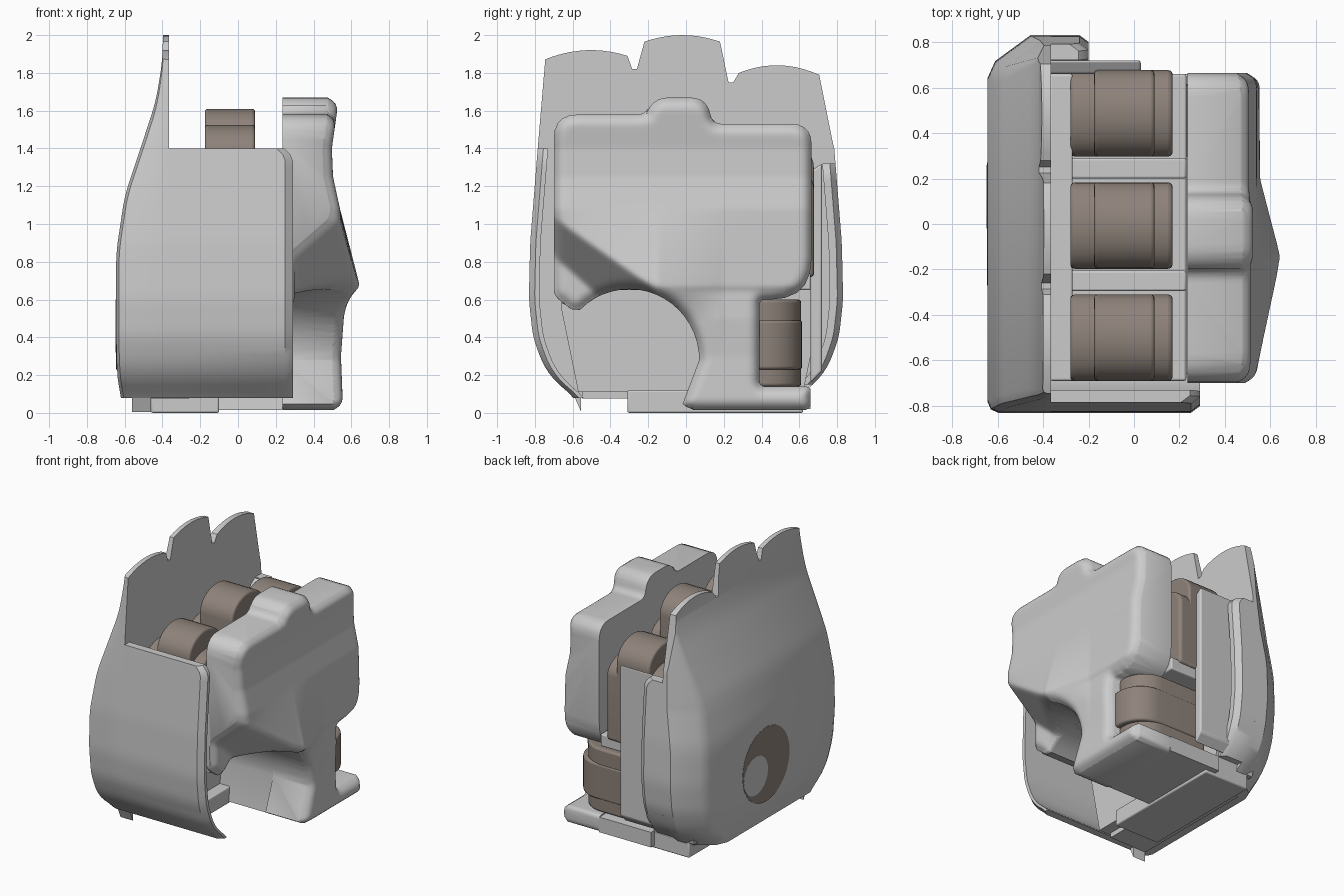
import bpy, bmesh
from math import sin, cos, pi, sqrt, radians
from mathutils import Vector
from mathutils.geometry import intersect_point_line

if "Cube" in bpy.data.objects:
    bpy.data.objects.remove(bpy.data.objects["Cube"])

brown = bpy.data.materials.new("brown")
brown.diffuse_color = (0.27, 0.225, 0.195, 1)
brown.use_nodes = True
brown.node_tree.nodes["Principled BSDF"].inputs["Base Color"].default_value = brown.diffuse_color


def finish(name, bm, mat=None, bevel=0, angle=35):
    bmesh.ops.recalc_face_normals(bm, faces=bm.faces[:])
    me = bpy.data.meshes.new(name)
    bm.to_mesh(me)
    bm.free()
    ob = bpy.data.objects.new(name, me)
    bpy.context.collection.objects.link(ob)
    if mat:
        me.materials.append(mat)
    if bevel:
        m = ob.modifiers.new("bevel", 'BEVEL')
        m.width, m.segments, m.limit_method = bevel, 3, 'ANGLE'
        m.angle_limit = radians(40)
    smooth(ob, angle)
    return ob


def smooth(ob, angle=35):
    bpy.ops.object.select_all(action='DESELECT')
    bpy.context.view_layer.objects.active = ob
    ob.select_set(True)
    bpy.ops.object.shade_smooth_by_angle(angle=radians(angle))


def loft(name, rings, **kw):
    bm = bmesh.new()
    vs = [[bm.verts.new(p) for p in r] for r in rings]
    n = len(vs[0])
    for a, b in zip(vs, vs[1:]):
        for i in range(n):
            bm.faces.new((a[i], a[(i + 1) % n], b[(i + 1) % n], b[i]))
    bm.faces.new(vs[0])
    bm.faces.new(vs[-1][::-1])
    return finish(name, bm, **kw)


def prism_x(name, yz, x0, x1, **kw):
    return loft(name, [[(x, y, z) for y, z in yz] for x in (x0, x1)], **kw)


def box(name, x, y, z, **kw):
    return prism_x(name, [(y[0], z[0]), (y[1], z[0]), (y[1], z[1]), (y[0], z[1])], *x, **kw)


def intersect(ob, cutter, angle=35):
    m = ob.modifiers.new("trim", 'BOOLEAN')
    m.operation, m.object, m.solver = 'INTERSECT', cutter, 'EXACT'
    dg = bpy.context.evaluated_depsgraph_get()
    ob.data = bpy.data.meshes.new_from_object(ob.evaluated_get(dg))
    ob.modifiers.clear()
    bpy.data.objects.remove(cutter)
    smooth(ob, angle)


def lerp(t, pts):
    if t <= pts[0][0]:
        return pts[0][1]
    for (a, u), (b, v) in zip(pts, pts[1:]):
        if t <= b:
            k = (t - a) / (b - a)
            return u + (v - u) * k
    return pts[-1][1]


def ease(t, pts, s=.03):
    return sum(lerp(t + d * s, pts) for d in (-2, -1, 0, 1, 2)) / 5


def round_poly(pts, n=5):
    # each point is (y, z, corner radius)
    out = []
    for i, (y, z, r) in enumerate(pts):
        p = Vector((y, z))
        a = p + (Vector(pts[i - 1][:2]) - p).normalized() * r
        b = p + (Vector(pts[(i + 1) % len(pts)][:2]) - p).normalized() * r
        for k in range(n + 1):
            t = k / n
            out.append(tuple(a * (1 - t) ** 2 + p * 2 * t * (1 - t) + b * t * t))
    return out


# outer shell: half width and outer face by height
WIDTH = [(.08, .58), (.15, .68), (.25, .755), (.4, .81), (.6, .832), (.9, .825), (1.4, .785), (2.05, .73)]
OUTER = [(.08, -.62), (.2, -.64), (.35, -.645), (.85, -.645), (1.15, -.6), (1.45, -.5), (1.65, -.435), (1.85, -.402), (2.05, -.395)]


def w(z):
    return ease(z, WIDTH, .02)


def levels(a, b, n=40):
    return [a + (b - a) * i / n for i in range(n + 1)]


def plate_ring(z):
    h, x = w(z), (ease(z, OUTER) if z > .2 else lerp(z, OUTER))
    t = -.365 - x
    c, f = min(.19, t * .8), min(.05, t * .5)
    return [(p, q, z) for p, q in ((-.365, -h), (x + f, -h), (x + f * .3, -h + f * .3), (x, -h + f),
            (x, h - c), (x + c * .18, h - c * .6), (x + c, h), (-.365, h))]


plate = loft("back_plate", [plate_ring(z) for z in levels(.08, 2.04, 60)])


def scallop(y0, z0, y1, z1, top):
    return [(y0 + (y1 - y0) * t, z0 + (z1 - z0) * t + 4 * t * (1 - t) * (top - (z0 + z1) / 2))
            for t in [i / 10 for i in range(11)]]


crown = ([(-.9, 0), (-.9, .6), (-.82, 1.4)] + scallop(-.75, 1.87, -.31, 1.89, 1.92) + [(-.285, 1.82), (-.26, 1.82)]
         + scallop(-.22, 1.965, .18, 1.965, 2.0) + [(.225, 1.75), (.25, 1.75)]
         + scallop(.28, 1.80, .705, 1.79, 1.84) + [(.773, 1.45), (.9, .9), (.9, 0)])
intersect(plate, prism_x("crown_cutter", crown, -1, 0), 30)


def wall(name, side, z0, z1, xend, thick):
    rings = []
    for z in levels(z0, z1):
        h, e = w(z), xend - max(0, z - z1 + .07) ** 2 * 9
        rings.append([(x, side * y, z) for x, y in
                      ((-.367, h), (e - .04, h), (e, h - .03), (e, h - thick), (-.367, h - thick))])
    return loft(name, rings)


# shell side walls and the rear inner panel
wall("front_wall", -1, .08, 1.4, .29, .055)
wall("rear_wall", 1, .15, 1.32, -.2, .07)
prism_x("rear_inner_panel", [(.66, .16), (.72, .22), (.72, 1.32), (.66, 1.28)], -.4, .03, bevel=.012)


# round inlay on the outer face
def disc(name, y, z, r, x, mat=None):
    prism_x(name, [(y + r * cos(a), z + r * sin(a)) for a in [i * pi / 24 for i in range(48)]], x, -.5, mat=mat)


disc("plate_inlay", 0, .5, .27, -.6465, brown)
disc("inlay_centre", .12, .46, .14, -.648)

# three finger segments with arched ends
for name, y, top in (("front", -.50, 1.525), ("middle", -.007, 1.61), ("rear", .487, 1.45)):
    def arch(t, h):
        return ([(y + .19, .72), (y + .19, t - h)]
                + [(y + .19 * cos(a), t - h + h * sin(a)) for a in [i * pi / 16 for i in range(1, 16)]]
                + [(y - .19, t - h), (y - .19, .72)])
    prism_x(name + "_finger", arch(top, .15), -.175, .09, mat=brown, bevel=.015)
    prism_x(name + "_finger_fork", arch(min(top - .14, 1.39), .12), -.28, .17, mat=brown, bevel=.02)


# thumb knuckle: round ended, standing upright
def knuckle(name, z0, z1, r, end):
    pts = [(-.1, .425 - r), (-.1, .425 + r)] + [(end - r + r * sin(a), .425 + r * cos(a))
                                                for a in [i * pi / 16 for i in range(17)]]
    loft(name, [[(x, y, z) for x, y in pts] for z in (z0, z1)], mat=brown, bevel=.015)


knuckle("thumb_knuckle", .23, .49, .19, .49)
knuckle("thumb_knuckle_fork", .14, .60, .185, .45)

# palm block: outline in y-z with an arched opening
ARCH = [(-.30 + .37 * cos(a), .28 + .375 * sin(a)) for a in [i * pi / 24 for i in range(19)]]
outline = round_poly([
    (-.64, .575, .04), (-.70, .62, .04), (-.70, 1.58, .13), (-.21, 1.58, .05), (-.18, 1.67, .09), (.11, 1.67, .09),
    (.14, 1.53, .05), (.665, 1.53, .11), (.665, .60, .22), (.39, .60, .03), (.39, .14, .03),
    (.66, .14, .03), (.66, .015, .04), (.02, .015, .05)]) + ARCH
segs = list(zip([Vector((*p, 0)) for p in outline], [Vector((*p, 0)) for p in outline[1:] + outline[:1]]))


def edge_dist(y, z):
    # distance inside the outline, zero outside
    p, best, inside = Vector((y, z, 0)), 9, False
    for a, b in segs:
        if (a.y > z) != (b.y > z) and y < a.x + (z - a.y) * (b.x - a.x) / (b.y - a.y):
            inside = not inside
        q, t = intersect_point_line(p, a, b)
        q = a if t < 0 else b if t > 1 else q
        best = min(best, (p - q).length)
    return best if inside else 0


def palm_height(y, z):
    peak = lerp(y, [(-.7, .53), (-.15, .65), (.2, .555), (.7, .55)])
    ridge = .66 + max(0, -.17 - y) * .70
    if z >= ridge:
        h = lerp(z, [(ridge, peak), (max(1.08, ridge + .05), .54), (1.25, .503), (1.4, .497), (1.6, .525)])
    elif y < -.17:
        h = max(.30, peak - 1.15 * (ridge - z))
    else:
        h = lerp(z, [(.05, .555), (.3, .545), (.5, min(peak, .56)), (.64, peak - .01), (.7, peak)])
    r = .065
    d = min(edge_dist(y, z), r)
    return max(.26, h - (r - sqrt(r * r - (r - d) ** 2)))


N = 140
bm = bmesh.new()
bmesh.ops.create_grid(bm, x_segments=N, y_segments=N, size=1)
for v in bm.verts:
    y, z = -.02 + v.co.x * .72, .84 + v.co.y * .87
    v.co = (palm_height(y, z), y, z)
for i in range(3):  # soften the ridge and rims
    avg = [sum(e.other_vert(v).co.x for e in v.link_edges) / len(v.link_edges) for v in bm.verts]
    for v, x in zip(bm.verts, avg):
        v.co.x = (v.co.x + x) / 2
rim = [e for e in bm.edges if e.is_boundary]
for v in bmesh.ops.extrude_edge_only(bm, edges=rim)["geom"]:
    if isinstance(v, bmesh.types.BMVert):
        v.co.x = 0
bmesh.ops.holes_fill(bm, edges=[e for e in bm.edges if e.is_boundary], sides=0)
palm = finish("palm_block", bm)
intersect(palm, prism_x("palm_cutter", outline, .235, 1), 75)

# leg and foot running back under the palm, deck carrying the fingers
leg = [(.66, .02), (.66, .13), (.39, .14), (.30, .60), (.30, .70), (-.66, .70), (-.66, .58)] + ARCH[::-1] + [(.035, .015)]
prism_x("palm_leg", leg, -.18, .24)
box("finger_deck", (-.37, .23), (-.69, .66), (.65, .74), bevel=.01)
prism_x("inner_core", [(-.66, .66), (-.66, .55), (-.57, .11), (.62, .11), (.66, .3), (.66, .66)], -.5, -.18)
box("finger_backing", (-.37, -.27), (-.69, .66), (.7, 1.25), bevel=.01)
for i, y in enumerate((.245, -.25)):
    box("finger_divider_%d" % i, (-.3, .23), (y - .045, y + .045), (.7, 1.1), bevel=.01)

# base plate under the core
box("base_plate", (-.46, -.1), (-.31, .62), (0, .12), bevel=.01)
box("base_bridge", (-.56, -.26), (-.55, .4), (.075, .13))
prism_x("base_tab", [(-.555, .005), (-.555, .13), (-.61, .13)], -.56, -.46)
